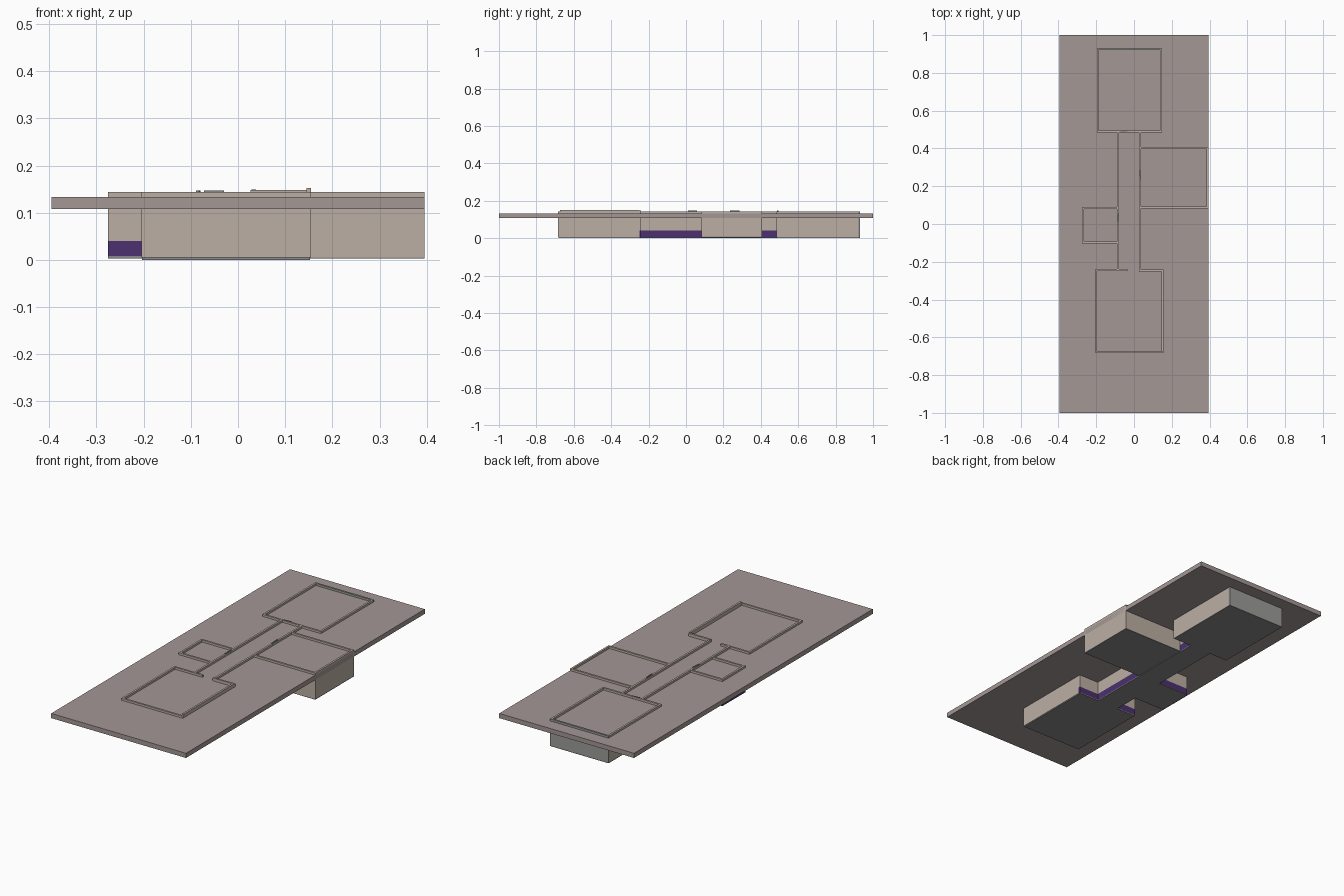
import bpy, bmesh, math
from mathutils import Matrix, Vector

if "Cube" in bpy.data.objects:
    bpy.data.objects.remove(bpy.data.objects["Cube"])

T = 0.01        # wall thickness
BASE = 0.005    # underside of the walls
DADO = 0.04     # top of the purple band


def mat(name, rgb):
    m = bpy.data.materials.new(name)
    m.diffuse_color = (*rgb, 1)
    m.use_nodes = True
    m.node_tree.nodes["Principled BSDF"].inputs["Base Color"].default_value = m.diffuse_color
    return m


TAN = mat("tan_plaster", (0.50, 0.43, 0.37))
PURPLE = mat("purple_band", (0.07, 0.03, 0.16))
SLAB = mat("slab_brown", (0.37, 0.31, 0.30))
GREY = mat("floor_grey", (0.25, 0.25, 0.25))
BACK = mat("back_wall_grey", (0.33, 0.33, 0.32))


def box(name, x0, x1, y0, y1, z0, z1, material, turn=0):
    bm = bmesh.new()
    bmesh.ops.create_cube(bm, size=1)
    bmesh.ops.scale(bm, vec=(x1 - x0, y1 - y0, z1 - z0), verts=bm.verts)
    bmesh.ops.rotate(bm, cent=(0, 0, 0), matrix=Matrix.Rotation(turn, 3, 'Z'), verts=bm.verts)
    me = bpy.data.meshes.new(name)
    bm.to_mesh(me)
    bm.free()
    me.materials.append(material)
    ob = bpy.data.objects.new(name, me)
    ob.location = ((x0 + x1) / 2, (y0 + y1) / 2, (z0 + z1) / 2)
    bpy.context.collection.objects.link(ob)
    return ob


def wall(name, x0, x1, y0, y1, top=0.144, band=False, material=TAN):
    """Upright wall, optionally with a purple band along its foot."""
    if band:
        box(name + "_band", x0, x1, y0, y1, BASE, DADO, PURPLE)
    box(name, x0, x1, y0, y1, DADO if band else BASE, top, material)


# Large slab through which the walls rise
box("ground_slab", -0.395, 0.395, -1, 1, 0.108, 0.133, SLAB)

# Floors
box("front_room_floor", -0.203, 0.153, -0.68, -0.238, 0, BASE, GREY)
box("corridor_floor", -0.09, 0.037, -0.238, 0.49, 0, BASE, GREY)
box("back_room_floor", -0.197, 0.147, 0.49, 0.93, 0, BASE, GREY)
box("right_room_floor", 0.037, 0.395, 0.083, 0.407, 0.003, 0.008, GREY)
box("left_room_floor", -0.276, -0.09, -0.102, 0.09, 0.003, 0.008, GREY)

# Front room, open to the corridor
wall("front_room_front_wall", -0.205, 0.155, -0.684, -0.684 + T)
wall("front_room_left_wall", -0.205, -0.205 + T, -0.674, -0.248)
wall("front_room_right_wall", 0.155 - T, 0.155, -0.674, -0.248, 0.152)
wall("front_room_back_wall_left", -0.205, -0.035, -0.248, -0.238, band=True)
wall("front_room_back_wall_right", 0.027, 0.155, -0.251, -0.241, 0.148, band=True)

# Corridor
wall("corridor_left_wall", -0.09, -0.09 + T, -0.238, 0.485, band=True)
wall("corridor_right_wall", 0.027, 0.027 + T, -0.241, 0.485, band=True)

# Back room
wall("back_room_front_wall", -0.197, 0.147, 0.485, 0.485 + T)
wall("back_room_left_wall", -0.197, -0.197 + T, 0.495, 0.92)
wall("back_room_right_wall", 0.147 - T, 0.147, 0.495, 0.92)
wall("back_room_back_wall", -0.197, 0.147, 0.92, 0.93, material=BACK)

# Right room
wall("right_room_front_wall", 0.037, 0.395, 0.083, 0.083 + T)
wall("right_room_back_wall", 0.037, 0.395, 0.397, 0.407)
wall("right_room_right_wall", 0.395 - T, 0.395, 0.093, 0.397)

# Left room
wall("left_room_front_wall", -0.276, -0.09, -0.102, -0.102 + T, band=True)
wall("left_room_back_wall", -0.276, -0.09, 0.08, 0.09, band=True)
wall("left_room_left_wall", -0.276, -0.276 + T, -0.092, 0.08, band=True)

# Door leaves set into the corridor walls
box("left_room_door", -0.087, -0.081, 0.012, 0.058, BASE, 0.147, GREY, math.radians(-4))
box("right_room_door", 0.030, 0.036, 0.235, 0.285, BASE, 0.149, GREY, math.radians(4))
box("back_room_door", -0.072, -0.030, 0.488, 0.494, BASE, 0.147, GREY, math.radians(4))
